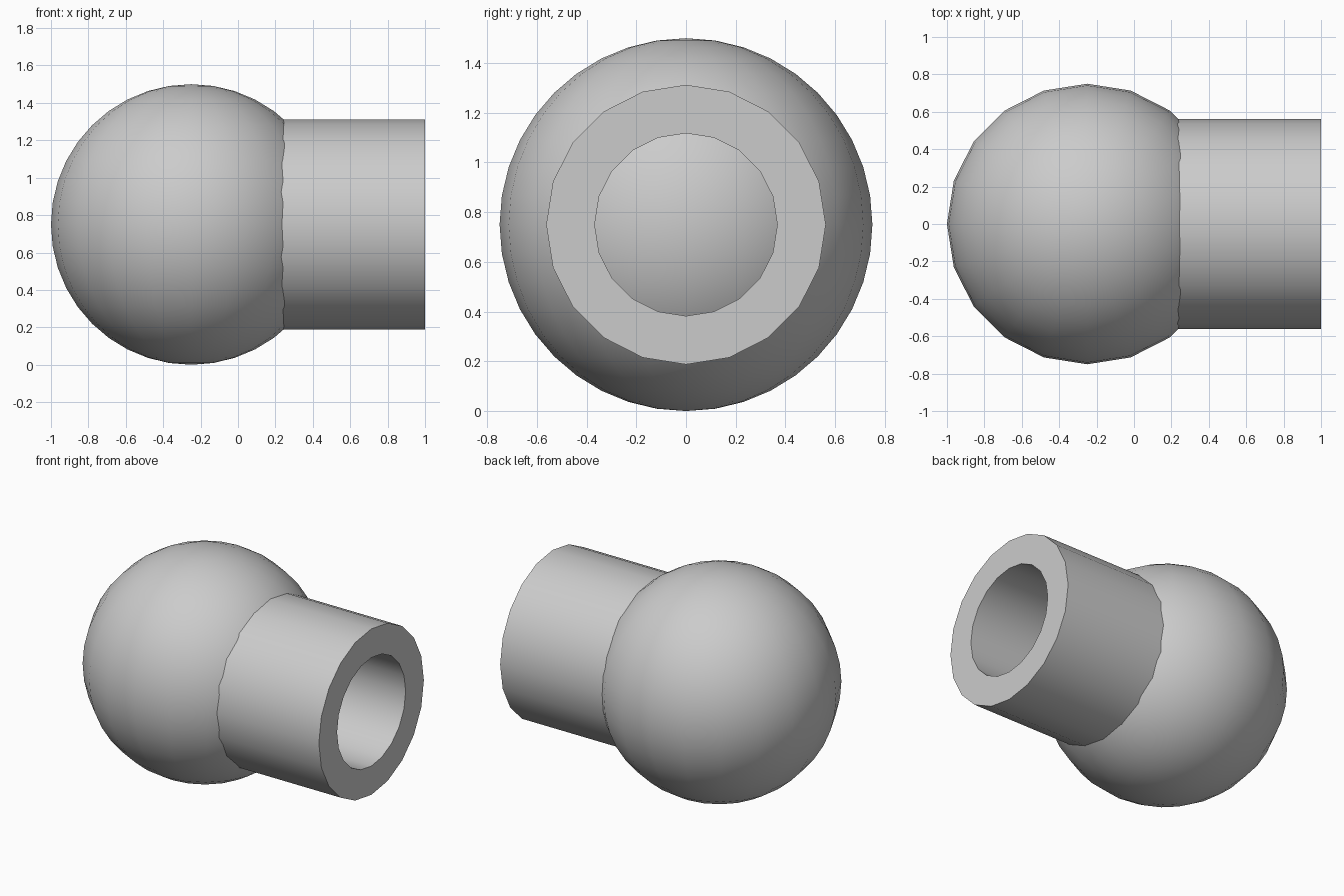
import bpy, bmesh, math

if "Cube" in bpy.data.objects:
    bpy.data.objects.remove(bpy.data.objects["Cube"])

SIDES = 20
CENTRE_Z = 0.75


def smooth(obj):
    bpy.ops.object.select_all(action='DESELECT')
    obj.select_set(True)
    bpy.context.view_layer.objects.active = obj
    bpy.ops.object.shade_smooth_by_angle(angle=math.radians(30))


# Ball
bpy.ops.mesh.primitive_uv_sphere_add(segments=SIDES, ring_count=SIDES,
                                     radius=0.75, location=(-0.25, 0, CENTRE_Z))
ball = bpy.context.object
ball.name = "ball"
smooth(ball)

# Socket tube: rectangular wall section (x, radius) swept around the x axis,
# its inner end buried in the ball so the bore stops at the ball surface
section = [(0.2, 0.3675), (1.0, 0.3675), (1.0, 0.5625), (0.2, 0.5625)]
bm = bmesh.new()
rings = []
for i in range(SIDES):
    a = math.tau * i / SIDES
    rings.append([bm.verts.new((x, r * math.cos(a), r * math.sin(a)))
                  for x, r in section])
for i in range(SIDES):
    p, q = rings[i], rings[(i + 1) % SIDES]
    for j in range(4):
        k = (j + 1) % 4
        bm.faces.new((p[j], p[k], q[k], q[j]))
bmesh.ops.recalc_face_normals(bm, faces=bm.faces)
mesh = bpy.data.meshes.new("socket_tube")
bm.to_mesh(mesh)
bm.free()
tube = bpy.data.objects.new("socket_tube", mesh)
tube.location.z = CENTRE_Z
bpy.context.collection.objects.link(tube)
smooth(tube)
